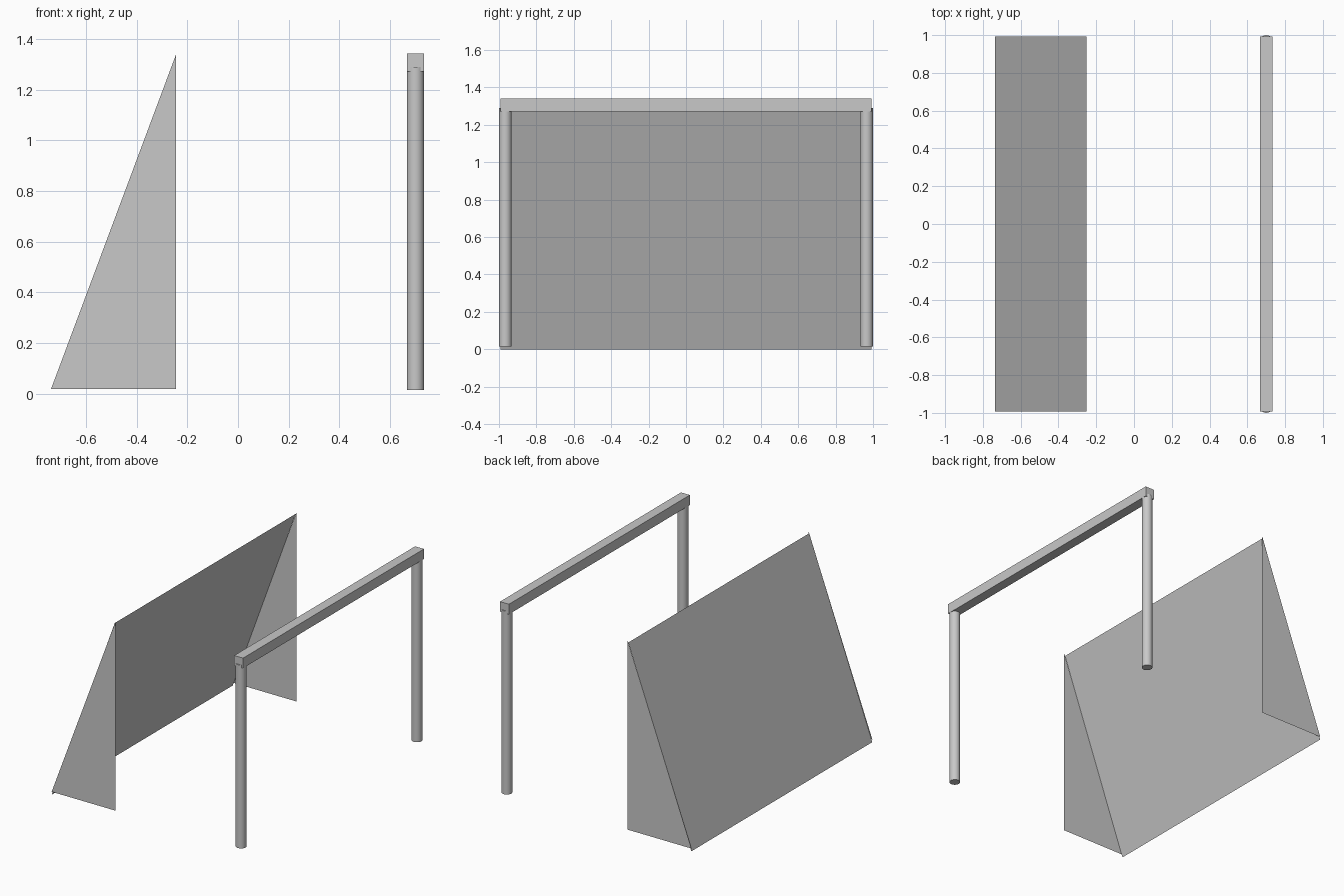
import bpy
import bmesh

cube = bpy.data.objects.get("Cube")
if cube:
    bpy.data.objects.remove(cube, do_unlink=True)

# One light grey for the whole goal
grey = bpy.data.materials.new("light_grey")
grey.use_nodes = True
grey.diffuse_color = (0.58, 0.58, 0.58, 1)
grey.node_tree.nodes["Principled BSDF"].inputs["Base Color"].default_value = grey.diffuse_color

HALF = 0.993      # half width of the goal along y
BAR_X = 0.70      # line of the posts and crossbar
RADIUS = 0.034


def sheet(name, points):
    """Flat single-sided panel through the given corners."""
    mesh = bpy.data.meshes.new(name)
    bm = bmesh.new()
    bm.faces.new([bm.verts.new(p) for p in points])
    bm.to_mesh(mesh)
    bm.free()
    mesh.materials.append(grey)
    obj = bpy.data.objects.new(name, mesh)
    bpy.context.collection.objects.link(obj)
    return obj


def post(name, y, bottom=0.016, top=1.29):
    """Upright round post with sharp rims."""
    bpy.ops.mesh.primitive_cylinder_add(
        vertices=32, radius=RADIUS, depth=top - bottom,
        location=(BAR_X, y, (top + bottom) / 2))
    obj = bpy.context.object
    obj.name = name
    obj.data.materials.append(grey)
    bpy.ops.object.shade_smooth_by_angle()


# Sloped back net
low, high = (-0.736, 0.0), (-0.252, 1.322)
sheet("back_net", [(low[0], HALF, low[1]), (low[0], -HALF, low[1]),
                   (high[0], -HALF, high[1]), (high[0], HALF, high[1])])

# Triangular side nets
triangle = [(-0.737, 0.02), (-0.245, 0.02), (-0.245, 1.337)]
sheet("front_side_net", [(x, -HALF, z) for x, z in triangle])
sheet("back_side_net", [(x, HALF, z) for x, z in reversed(triangle)])

# Posts
post("front_post", RADIUS - 1)
post("back_post", 1 - RADIUS)

# Square crossbar resting over the post tops
bpy.ops.mesh.primitive_cube_add(size=1, location=(BAR_X, 0, 1.307))
bar = bpy.context.object
bar.name = "crossbar"
bar.scale = (2 * RADIUS, 2 * HALF, 0.07)
bar.data.materials.append(grey)
